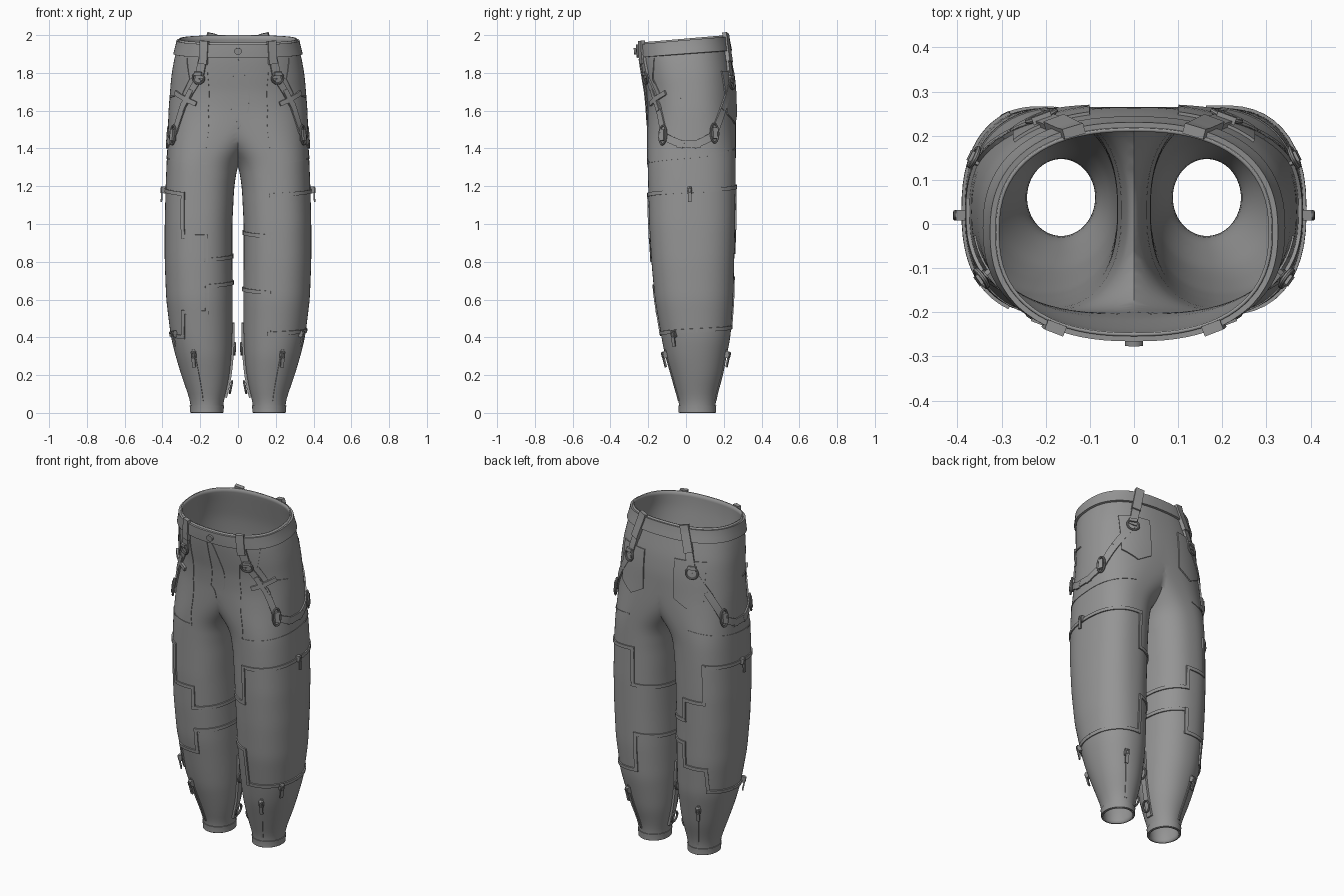
import bpy, bmesh, math
from mathutils import Vector

cube = bpy.data.objects.get("Cube")
if cube:
    bpy.data.objects.remove(cube, do_unlink=True)


def material(name, v):
    m = bpy.data.materials.new(name)
    m.use_nodes = True
    m.diffuse_color = (v, v, v, 1)
    m.node_tree.nodes["Principled BSDF"].inputs["Base Color"].default_value = (v, v, v, 1)
    return m


FABRIC = material("grey fabric", 0.3)
METAL = material("grey metal", 0.26)

# Leg and hip sections: height, inner x, outer x, front y, back y
SECTIONS = [
    (0, .08, .25, -.035, .155), (.05, .08, .25, -.035, .155), (.1, .065, .265, -.05, .165),
    (.2, .045, .3, -.08, .195), (.3, .035, .33, -.11, .215), (.4, .03, .355, -.13, .235),
    (.6, .028, .38, -.165, .25), (.8, .03, .388, -.183, .255), (1, .03, .388, -.195, .26),
    (1.2, .02, .383, -.2, .262), (1.32, 0, .378, -.203, .263), (1.4, -.07, .374, -.205, .264),
    (1.5, -.2, .371, -.207, .265), (1.6, -.32, .368, -.21, .265), (1.7, -.36, .36, -.22, .265),
    (1.8, -.352, .352, -.235, .255), (1.9, -.335, .335, -.248, .235), (2, -.31, .31, -.255, .215)]


def lookup(z):
    z = min(max(z, 0), 2)
    for lo, hi in zip(SECTIONS, SECTIONS[1:]):
        if z <= hi[0]:
            f = (z - lo[0]) / (hi[0] - lo[0])
            return [p + (q - p) * f for p, q in zip(lo[1:], hi[1:])]


def section(z):
    """Smoothed centre, radii and squareness at a height."""
    i, o, f, b = [sum(c) / 3 for c in zip(*(lookup(z + d) for d in (-.03, 0, .03)))]
    return (i + o) / 2, (o - i) / 2, (f + b) / 2, (b - f) / 2, 2 + .4 * min(z, 1)


def spow(v, e):
    return math.copysign(abs(v) ** e, v)


def surf(t, z):
    """Cloth point: t is -90 at the front, 0 at the outer side, 90 at the back."""
    cx, a, cy, b, n = section(z)
    r = math.radians(t)
    x, y = cx + a * spow(math.cos(r), 2 / n), cy + b * spow(math.sin(r), 2 / n)
    k = min(max((z - 1.7) / .25, 0), 1)
    return Vector((x, y, z + (y - .215) * .085 * k))


def on_x(x, z, side):
    cx, a, _, _, n = section(z)
    u = min(max((x - cx) / a, -1), 1)
    return side * math.degrees(math.acos(spow(u, n / 2))), z


def F(x, z):
    return on_x(x, z, -1)


def B(x, z):
    return on_x(x, z, 1)


def Y(y, z):
    _, _, cy, b, n = section(z)
    v = min(max((y - cy) / b, -1), 1)
    return math.degrees(math.asin(spow(v, n / 2))), z


def frame(t, z):
    z = min(z, 1.99)
    h = surf(t + 2, z) - surf(t - 2, z)
    up = surf(t, z + .01) - surf(t, z - .01)
    n = h.cross(up).normalized()
    h.normalize()
    return surf(t, z), n, h, n.cross(h)


# Sweeps are lists of closed cross-sections
def ribbon(path, w, hi=.008, steps=12):
    out = []
    for (t0, z0), (t1, z1) in zip(path, path[1:]):
        tz = [(t0 + (t1 - t0) * i / steps, z0 + (z1 - z0) * i / steps) for i in range(steps + 1)]
        fr = [frame(*p) for p in tz]
        rings = []
        for i, (p, n, _, _) in enumerate(fr):
            d = (fr[min(i + 1, steps)][0] - fr[max(i - 1, 0)][0]).normalized()
            s = n.cross(d) * w / 2
            e = d * w / 2 * ((i == steps) - (i == 0))
            rings.append([p + e - s - n * .004, p + e + s - n * .004, p + e + s + n * hi, p + e - s + n * hi])
        out.append((rings, False))
    return out


def patch(cols, hi=.008):
    rings = []
    for col in cols:
        fr = [frame(*c) for c in col]
        rings.append([p + n * hi for p, n, _, _ in fr] + [p - n * .004 for p, n, _, _ in reversed(fr)])
    return [(rings, False)]


def band(t0, t1, z0, z1, hi, steps=40):
    return patch([[(t0 + (t1 - t0) * i / steps, z0 + (z1 - z0) * j / 3) for j in range(4)]
                  for i in range(steps + 1)], hi)


def loop(at, rx, rz, tube=.006, off=.014):
    p, n, h, u = frame(*at)
    rings = []
    for i in range(20):
        a = math.tau * i / 20
        d = h * math.cos(a) + u * math.sin(a)
        c = p + n * off + h * rx * math.cos(a) + u * rz * math.sin(a)
        rings.append([c + tube * (d * math.cos(b) + n * math.sin(b))
                      for b in [math.tau * j / 8 for j in range(8)]])
    return [(rings, True)]


def plate(at, w, h, lo, hi, sides=4, dz=0):
    p, n, hx, u = frame(*at)
    a0 = math.pi / sides
    k = math.cos(a0)
    ring = [p + u * dz + hx * w / 2 * math.cos(a0 + math.tau * i / sides) / k
            + u * h / 2 * math.sin(a0 + math.tau * i / sides) / k for i in range(sides)]
    return [([[q + n * d for q in ring] for d in (lo, hi)], False)]


def finish(name, bm, mat):
    me = bpy.data.meshes.new(name)
    bm.to_mesh(me)
    bm.free()
    me.materials.append(mat)
    me.shade_smooth()
    me.set_sharp_from_angle(angle=math.radians(38))
    ob = bpy.data.objects.new(name, me)
    bpy.context.scene.collection.objects.link(ob)
    return ob


def build(name, sweeps, mat=FABRIC, sides=(1, -1)):
    bm = bmesh.new()
    for sx in sides:
        for rings, closed in sweeps:
            vs = [[bm.verts.new((p.x * sx, p.y, p.z)) for p in r] for r in rings]
            m = len(vs[0])
            for r, q in zip(vs, vs[1:] + (vs[:1] if closed else [])):
                for j in range(m):
                    bm.faces.new((r[j], r[(j + 1) % m], q[(j + 1) % m], q[j]))
            if not closed:
                bm.faces.new(vs[0])
                bm.faces.new(vs[-1])
    bmesh.ops.recalc_face_normals(bm, faces=bm.faces)
    return finish(name, bm, mat)


# Trouser body: one half lofted, cut at the middle and mirrored
bm = bmesh.new()
N, L = 72, 80
rows = [[bm.verts.new(surf(360 * i / N, 2 * j / L)) for i in range(N)] for j in range(L + 1)]
for r, q in zip(rows, rows[1:]):
    for i in range(N):
        bm.faces.new((r[i], r[(i + 1) % N], q[(i + 1) % N], q[i]))
bmesh.ops.bisect_plane(bm, geom=bm.verts[:] + bm.edges[:] + bm.faces[:], dist=1e-5,
                       plane_co=(0, 0, 0), plane_no=(1, 0, 0), clear_inner=True)
copy = bmesh.ops.duplicate(bm, geom=bm.verts[:] + bm.edges[:] + bm.faces[:])["geom"]
for v in [g for g in copy if isinstance(g, bmesh.types.BMVert)]:
    v.co.x *= -1
bmesh.ops.reverse_faces(bm, faces=[g for g in copy if isinstance(g, bmesh.types.BMFace)])
bmesh.ops.remove_doubles(bm, verts=bm.verts[:], dist=1e-4)
body = finish("trouser_body", bm, FABRIC)
mod = body.modifiers.new("cloth", "SOLIDIFY")
mod.thickness, mod.offset = .008, -1

# Waistband, belt loops, button, cuffs
build("waistband", band(-90, 90, 1.915, 2, .012))
build("belt_loops", ribbon([F(.18, 1.9), F(.175, 1.985)], .045, .02)
      + ribbon([B(.17, 1.88), B(.14, 1.985)], .05, .02))
build("waist_button", plate((-90, 1.955), .04, .035, 0, .024, 16), METAL, (1,))
build("ankle_cuffs", band(0, 360, .003, .04, .004))

# Fly, front and thigh seams
build("fly_seam", ribbon([F(0, 1.9), F(0, 1.5)], .006, .003)
      + ribbon([F(.035, 1.9), F(.035, 1.6), F(.004, 1.5)], .005, .003), FABRIC, (-1,))
build("thigh_seams", ribbon([F(.165, 1.9), F(.16, 1.6), F(.17, 1.32)], .005, .003)
      + ribbon([F(.17, 1.32), Y(0, 1.35), B(.2, 1.4)], .008, .003))
build("front_pockets", ribbon([Y(-.17, 1.9), Y(-.175, 1.78), Y(-.14, 1.69), Y(-.03, 1.67)], .008, .004))

# Back pockets with pointed bottoms
cols = []
for i in range(13):
    x = .1 + .17 * i / 12
    low = 1.53 + .05 * abs(i - 6) / 6
    cols.append([B(x, low + (1.81 - low) * j / 6) for j in range(7)])
build("back_pockets", patch(cols, .007))

# Hip straps, crossed patches and rings
front, side_f, side_b, back = F(.205, 1.785), Y(-.115, 1.47), Y(.145, 1.48), B(.205, 1.745)
build("hip_straps", ribbon([F(.185, 1.9), F(.2, 1.81)], .045, .012)
      + ribbon([F(.215, 1.765), F(.29, 1.62), Y(-.12, 1.5)], .035)
      + ribbon([Y(-.1, 1.455), Y(-.03, 1.425), Y(.06, 1.425), Y(.13, 1.46)], .04)
      + ribbon([Y(.155, 1.5), B(.29, 1.62), B(.22, 1.73)], .04)
      + ribbon([B(.2, 1.77), B(.17, 1.88)], .045, .012))
build("cross_patches", ribbon([F(.23, 1.64), F(.32, 1.69)], .025, .012)
      + ribbon([F(.25, 1.7), F(.29, 1.61)], .025, .012))
build("hip_rings", loop(front, .032, .028) + loop(side_f, .022, .05)
      + loop(side_b, .022, .05) + loop(back, .034, .032), METAL)
build("ring_tabs", plate(side_f, .025, .06, 0, .025) + plate(side_b, .025, .06, 0, .025)
      + plate(front, .04, .02, 0, .022, dz=.025) + plate(back, .045, .02, 0, .022, dz=.03))


# Stepped leg flaps, front and back of each leg
def steps(points):
    out = []
    for place in (F, B):
        path = []
        for x, z in points:
            t, z = place(x, z)
            path.append((t, z + .1 * (surf(t, z).y - .03)))
        out += ribbon(path, .02, .007)
    return out


build("left_leg_flaps", steps([(.5, 1.175), (.175, 1.175), (.175, .955), (0, .955)])
      + steps([(0, .655), (.165, .655), (.165, .435), (.5, .435)]), FABRIC, (1,))
build("right_leg_flaps", steps([(.5, 1.18), (.29, 1.18), (.29, .955), (.17, .955), (.17, .83), (0, .83)])
      + steps([(0, .69), (.165, .69), (.165, .55), (.29, .55), (.29, .415), (.5, .415)]), FABRIC, (-1,))


# Zip sliders with hanging pulls
def pull(at, drop=.04):
    return (plate(at, .024, .035, 0, .02) + loop(at, .008, .014, .004, .022)
            + plate(at, .018, .05, .016, .024, dz=-drop))


build("leg_zip_pulls", pull(Y(.02, 1.18)) + pull(Y(-.06, .42)), METAL)
build("ankle_zips", ribbon([F(.235, .33), F(.19, .07)], .012, .005)
      + ribbon([B(.235, .33), B(.19, .07)], .012, .005))
build("ankle_zip_pulls", pull(F(.232, .31)) + pull(B(.232, .31)), METAL)

# Inner ankle straps with buckles
build("inner_straps", ribbon([(180, .46), (180, .34), (180, .1)], .035, .012))
build("inner_buckles", loop((180, .34), .026, .03, .006, .016)
      + loop((180, .14), .026, .032, .006, .02), METAL)
